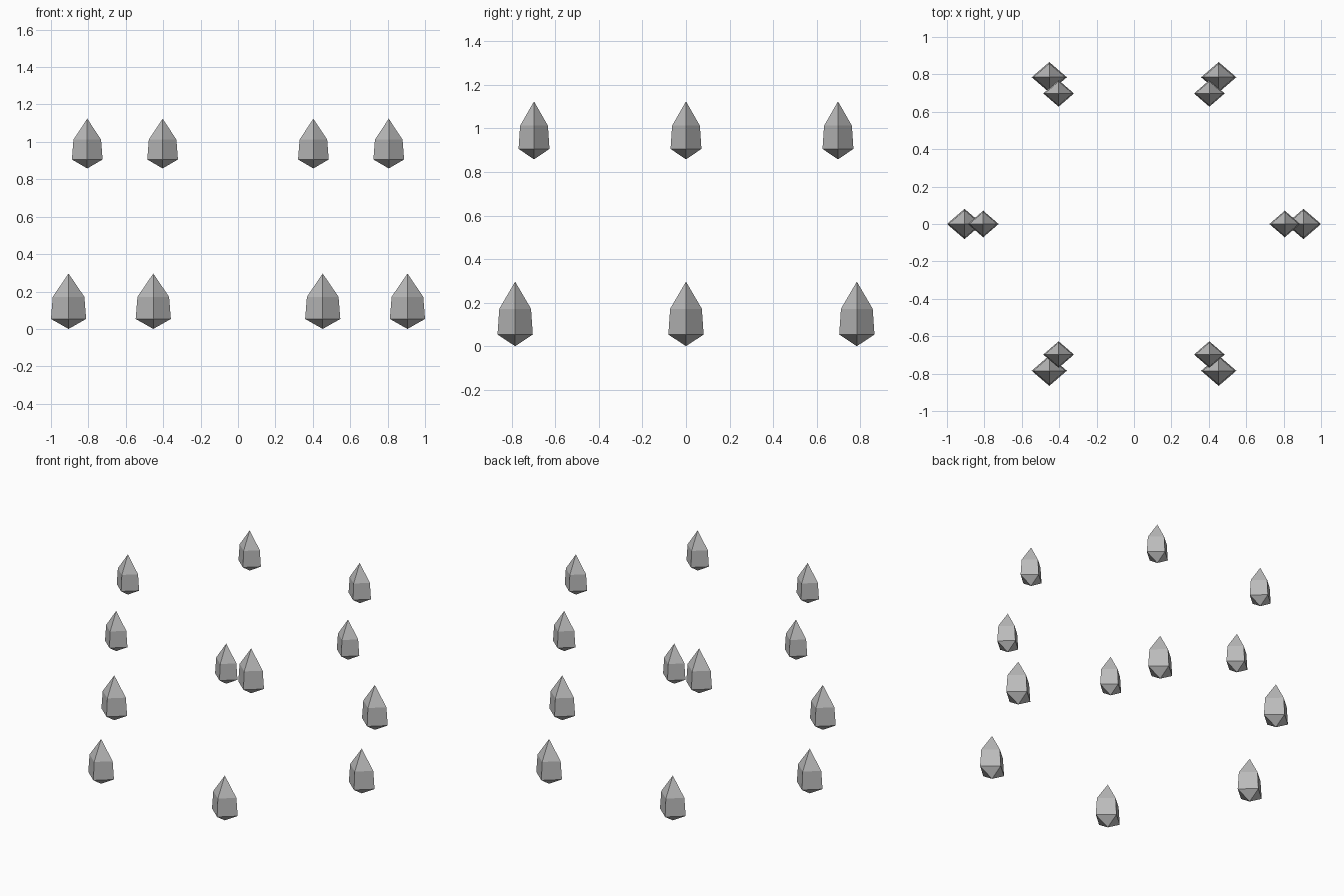
import bpy
import bmesh
from math import cos, sin, pi

cube = bpy.data.objects.get("Cube")
if cube:
    bpy.data.objects.remove(cube)

# Single stone grey
stone = bpy.data.materials.new("stone grey")
stone.use_nodes = True
grey = (0.50, 0.50, 0.50, 1)
stone.diffuse_color = grey
stone.node_tree.nodes["Principled BSDF"].inputs["Base Color"].default_value = grey


def crystal_mesh(name, rx, ry, height):
    """Four-sided crystal: short point below, tapering body, tall point above."""
    bm = bmesh.new()
    bottom = bm.verts.new((0, 0, 0))
    top = bm.verts.new((0, 0, height))

    def ring(scale, z):
        return [bm.verts.new((rx * scale * cos(i * pi / 2), ry * scale * sin(i * pi / 2), z))
                for i in range(4)]

    low = ring(1.0, height * 0.18)
    high = ring(0.9, height * 0.58)
    for i in range(4):
        j = (i + 1) % 4
        bm.faces.new((bottom, low[j], low[i]))
        bm.faces.new((low[i], low[j], high[j], high[i]))
        bm.faces.new((high[i], high[j], top))
    mesh = bpy.data.meshes.new(name)
    bm.to_mesh(mesh)
    bm.free()
    mesh.materials.append(stone)
    return mesh


def crystal_ring(name, mesh, radius, z):
    """Six equally spaced crystals, all facing the same way."""
    for i in range(6):
        obj = bpy.data.objects.new(f"{name}_{i + 1}", mesh)
        a = i * pi / 3
        obj.location = (radius * cos(a), radius * sin(a), z)
        bpy.context.collection.objects.link(obj)


# Larger crystals below, smaller crystals floating above
crystal_ring("lower_crystal", crystal_mesh("lower_crystal", 0.094, 0.081, 0.296), 0.906, 0)
crystal_ring("upper_crystal", crystal_mesh("upper_crystal", 0.082, 0.071, 0.266), 0.806, 0.858)
